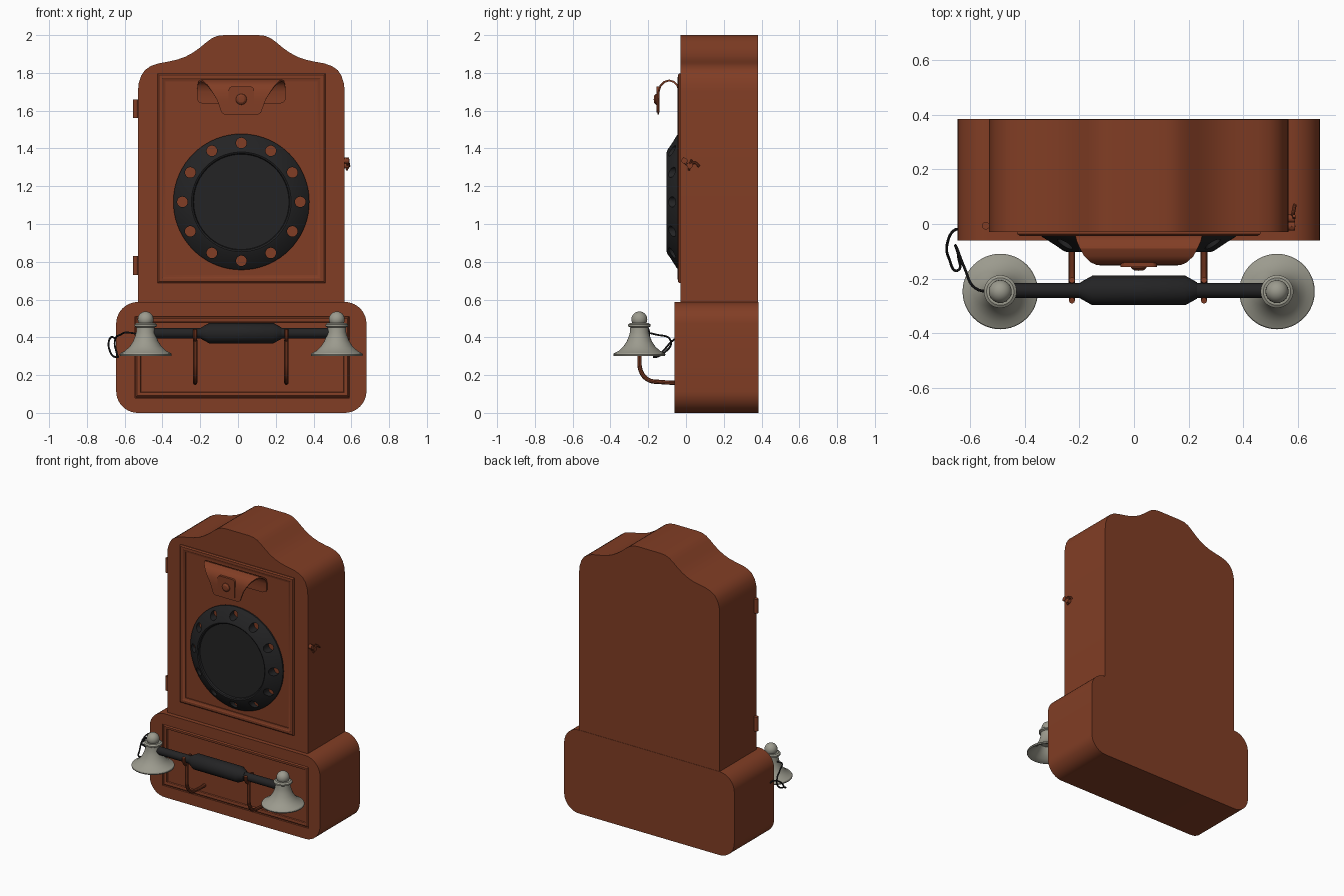
import bpy, bmesh, math
from mathutils import Matrix, Vector

if "Cube" in bpy.data.objects:
    bpy.data.objects.remove(bpy.data.objects["Cube"])

CX = 0.0175  # cabinet centre line


def material(name, col):
    m = bpy.data.materials.new(name)
    m.diffuse_color = (*col, 1)
    m.use_nodes = True
    m.node_tree.nodes["Principled BSDF"].inputs["Base Color"].default_value = m.diffuse_color
    return m


WOOD = material("reddish wood", (0.22, 0.047, 0.018))
BLACK = material("black", (0.017, 0.017, 0.018))
METAL = material("grey metal", (0.33, 0.325, 0.27))


def finish(name, bm, mat, matrix=Matrix()):
    bmesh.ops.remove_doubles(bm, verts=bm.verts, dist=1e-5)
    bmesh.ops.recalc_face_normals(bm, faces=bm.faces)
    bm.transform(matrix)
    me = bpy.data.meshes.new(name)
    bm.to_mesh(me)
    bm.free()
    me.materials.append(mat)
    ob = bpy.data.objects.new(name, me)
    bpy.context.collection.objects.link(ob)
    return ob


def activate(ob):
    bpy.ops.object.select_all(action='DESELECT')
    ob.select_set(True)
    bpy.context.view_layer.objects.active = ob


def apply_mods(ob):
    activate(ob)
    for m in list(ob.modifiers):
        bpy.ops.object.modifier_apply(modifier=m.name)


def cut(ob, cutter):
    m = ob.modifiers.new("cut", 'BOOLEAN')
    m.operation, m.object, m.solver = 'DIFFERENCE', cutter, 'EXACT'
    apply_mods(ob)
    bpy.data.objects.remove(cutter)


def prism(name, pts, y0, y1, mat):
    """Extrude an x-z outline along y."""
    bm = bmesh.new()
    f = bm.faces.new([bm.verts.new((x, y0, z)) for x, z in pts])
    ext = bmesh.ops.extrude_face_region(bm, geom=[f])
    bmesh.ops.translate(bm, vec=(0, y1 - y0, 0),
                        verts=[v for v in ext['geom'] if isinstance(v, bmesh.types.BMVert)])
    return finish(name, bm, mat)


def round_rect(x0, x1, z0, z1, r, n=10):
    pts = []
    for k, (cx, cz) in enumerate([(x1 - r, z1 - r), (x0 + r, z1 - r), (x0 + r, z0 + r), (x1 - r, z0 + r)]):
        for i in range(n + 1):
            a = math.pi / 2 * (k + i / n)
            pts.append((cx + r * math.cos(a), cz + r * math.sin(a)))
    return pts


def lathe(name, prof, loc, mat, axis='Z', n=40, closed=False):
    """Spin (radius, height) points round an axis."""
    bm = bmesh.new()
    rings = [[bm.verts.new((r * math.cos(math.tau * i / n), r * math.sin(math.tau * i / n), h))
              for i in range(n)] for r, h in prof]
    for a, b in zip(rings, rings[1:] + ([rings[0]] if closed else [])):
        for i in range(n):
            j = (i + 1) % n
            bm.faces.new((a[i], a[j], b[j], b[i]))
    rot = {'Z': Matrix(), 'Y': Matrix.Rotation(math.pi / 2, 4, 'X'),
           'X': Matrix.Rotation(math.pi / 2, 4, 'Y')}[axis]
    return finish(name, bm, mat, Matrix.Translation(loc) @ rot)


def frame(name, x0, x1, z0, z1, prof, mat):
    """Mitred rectangular moulding from (inset, y) points."""
    bm = bmesh.new()
    loops = [[bm.verts.new(p) for p in ((x0 + d, y, z0 + d), (x1 - d, y, z0 + d),
                                        (x1 - d, y, z1 - d), (x0 + d, y, z1 - d))] for d, y in prof]
    for a, b in zip(loops, loops[1:] + loops[:1]):
        for i in range(4):
            j = (i + 1) % 4
            bm.faces.new((a[i], a[j], b[j], b[i]))
    return finish(name, bm, mat)


def tube(name, pts, r, mat, res=6):
    cu = bpy.data.curves.new(name, 'CURVE')
    cu.dimensions, cu.bevel_depth, cu.bevel_resolution = '3D', r, 3
    cu.resolution_u, cu.use_fill_caps = res, True
    s = cu.splines.new('BEZIER')
    s.bezier_points.add(len(pts) - 1)
    for b, p in zip(s.bezier_points, pts):
        b.co = p
        b.handle_left_type = b.handle_right_type = 'AUTO'
    cu.materials.append(mat)
    ob = bpy.data.objects.new(name, cu)
    bpy.context.collection.objects.link(ob)
    activate(ob)
    bpy.ops.object.convert(target='MESH')
    return bpy.context.view_layer.objects.active


# cabinet base with recessed front panel
base = prism("cabinet_base", round_rect(-0.645, 0.68, 0, 0.587, 0.115), -0.06, 0.384, WOOD)
cut(base, prism("panel_cutter", [(-0.545, 0.08), (0.59, 0.08), (0.59, 0.51), (-0.545, 0.51)],
                -0.1, -0.047, WOOD))
frame("base_panel_moulding", -0.546, 0.591, 0.079, 0.511,
      [(0, -0.04), (0.006, -0.055), (0.012, -0.06), (0.022, -0.06), (0.029, -0.056), (0.034, -0.04)], WOOD)

# upper cabinet with shaped crest (half outline, mirrored)
half = [(0.5475, 0.55), (0.5475, 1.70), (0.543, 1.745), (0.53, 1.785), (0.51, 1.815), (0.48, 1.836),
        (0.44, 1.85), (0.39, 1.859), (0.34, 1.87), (0.295, 1.886), (0.255, 1.908), (0.22, 1.933),
        (0.185, 1.962), (0.155, 1.984), (0.125, 1.996), (0.09, 2.0)]
prism("cabinet_body", [(CX + x, z) for x, z in half] + [(CX - x, z) for x, z in reversed(half)],
      -0.03, 0.382, WOOD)
frame("door_moulding", -0.427, 0.462, 0.688, 1.797,
      [(0, -0.025), (0, -0.036), (0.008, -0.043), (0.024, -0.044), (0.032, -0.039), (0.042, -0.036),
       (0.042, -0.025)], WOOD)

# round dial with twelve holes
dial = lathe("dial", [(0, 0.057), (0.252, 0.057), (0.256, 0.068), (0.264, 0.072), (0.274, 0.069),
                      (0.352, 0.018), (0.36, 0.01), (0.36, -0.005), (0, -0.005)],
             (CX, -0.03, 1.117), BLACK, 'Y', 72)
for i in range(12):
    a = math.tau * i / 12
    cut(dial, lathe("hole_cutter", [(0, -0.1), (0.028, -0.1), (0.028, 0.1), (0, 0.1)],
                    (CX + 0.312 * math.cos(a), -0.03, 1.117 + 0.312 * math.sin(a)), BLACK, 'Y', 20))

# curved plate above the dial: (y, z, half width)
rows = [(-0.036, 1.635, 0.2), (-0.036, 1.645, 0.225), (-0.036, 1.66, 0.235), (-0.036, 1.70, 0.235),
        (-0.045, 1.733, 0.232), (-0.065, 1.753, 0.227), (-0.09, 1.76, 0.215), (-0.115, 1.752, 0.2),
        (-0.135, 1.732, 0.178), (-0.145, 1.70, 0.155), (-0.147, 1.66, 0.13), (-0.147, 1.62, 0.115),
        (-0.147, 1.59, 0.105), (-0.147, 1.58, 0.09)]
bm = bmesh.new()
pairs = [[bm.verts.new((CX + s * w, y, z)) for s in (-1, 1)] for y, z, w in rows]
for a, b in zip(pairs, pairs[1:]):
    bm.faces.new((a[0], a[1], b[1], b[0]))
plate = finish("curved_plate", bm, WOOD)
sol = plate.modifiers.new("thick", 'SOLIDIFY')
sol.thickness, sol.offset = 0.01, 0
apply_mods(plate)
prism("plate_boss", round_rect(CX - 0.067, CX + 0.067, 1.59, 1.728, 0.02, 5), -0.157, -0.14, WOOD)
lathe("plate_button", [(0, 0.016), (0.018, 0.014), (0.028, 0.006), (0.031, -0.006), (0, -0.006)],
      (CX, -0.155, 1.66), WOOD, 'Y', 24)

# door hinges and side latch
for z in (0.78, 1.61):
    lathe("hinge", [(0, -0.05), (0.014, -0.05), (0.014, 0.05), (0, 0.05)], (-0.542, -0.006, z), WOOD, n=16)
lathe("latch_pin", [(0, -0.01), (0.016, -0.01), (0.016, 0.018), (0, 0.02)], (0.57, -0.008, 1.335), WOOD, 'X', 16)
lathe("latch_post", [(0, -0.01), (0.016, -0.01), (0.016, 0.018), (0, 0.02)], (0.57, 0.02, 1.31), WOOD, 'X', 16)
tube("latch_hook", [(0.577, -0.015, 1.35), (0.58, 0.0, 1.32), (0.58, 0.02, 1.312), (0.583, 0.045, 1.325),
                    (0.588, 0.07, 1.305)], 0.007, WOOD)
tube("latch_wing", [(0.575, 0.015, 1.285), (0.583, 0.02, 1.31), (0.585, 0.03, 1.34)], 0.006, WOOD)

# handset: rod and grip
RY, RZ = -0.243, 0.422
lathe("handset_rod", [(0, -0.5), (0.027, -0.5), (0.027, 0.5), (0, 0.5)], (CX, RY, RZ), BLACK, 'X', 24)
lathe("handset_grip", [(0, -0.213), (0.03, -0.213), (0.054, -0.17), (0.054, 0.17), (0.03, 0.213), (0, 0.213)],
      (CX, RY, RZ), BLACK, 'X', 16)

# handset cups: hollow bells with ball tops
bell = [(0, 0.475), (0.05, 0.475), (0.06, 0.468), (0.06, 0.458), (0.048, 0.452), (0.05, 0.425),
        (0.056, 0.405), (0.066, 0.38), (0.084, 0.352), (0.11, 0.328), (0.134, 0.316), (0.138, 0.309),
        (0.136, 0.302), (0.128, 0.302), (0.1, 0.318), (0.07, 0.345), (0.05, 0.38), (0, 0.385)]
ball = [(0.042 * math.sin(math.pi * i / 14), 0.495 + 0.042 * math.cos(math.pi * i / 14)) for i in range(15)]
for s, x in (("left", -0.489), ("right", 0.523)):
    lathe(s + "_cup", bell, (x, RY - 0.004, 0), METAL, n=48)
    lathe(s + "_cup_knob", ball, (x, RY - 0.004, 0), METAL, n=28)

# cradle hooks
for s, x in (("left", -0.227), ("right", 0.256)):
    tube(s + "_cradle_arm", [(x, -0.03, 0.16), (x, -0.13, 0.163), (x, -0.205, 0.178), (x, -0.24, 0.225),
                             (x, -0.246, 0.3), (x, -0.246, 0.385)], 0.012, WOOD)
    tube(s + "_cradle_fork", [(x, -0.205, 0.44), (x, -0.215, 0.402), (x, -0.245, 0.385), (x, -0.273, 0.402),
                              (x, -0.28, 0.442)], 0.011, WOOD)

# handset cord
tube("cord", [(-0.5, -0.245, 0.41), (-0.58, -0.235, 0.425), (-0.62, -0.16, 0.415), (-0.652, -0.08, 0.38),
              (-0.642, -0.12, 0.315), (-0.645, -0.17, 0.295), (-0.675, -0.13, 0.32), (-0.68, -0.06, 0.39),
              (-0.66, -0.025, 0.40), (-0.63, -0.018, 0.37)], 0.005, BLACK)

# smooth shading with sharp edges kept
for ob in bpy.data.objects:
    if ob.type == 'MESH':
        activate(ob)
        bpy.ops.object.shade_smooth_by_angle(angle=math.radians(32))
